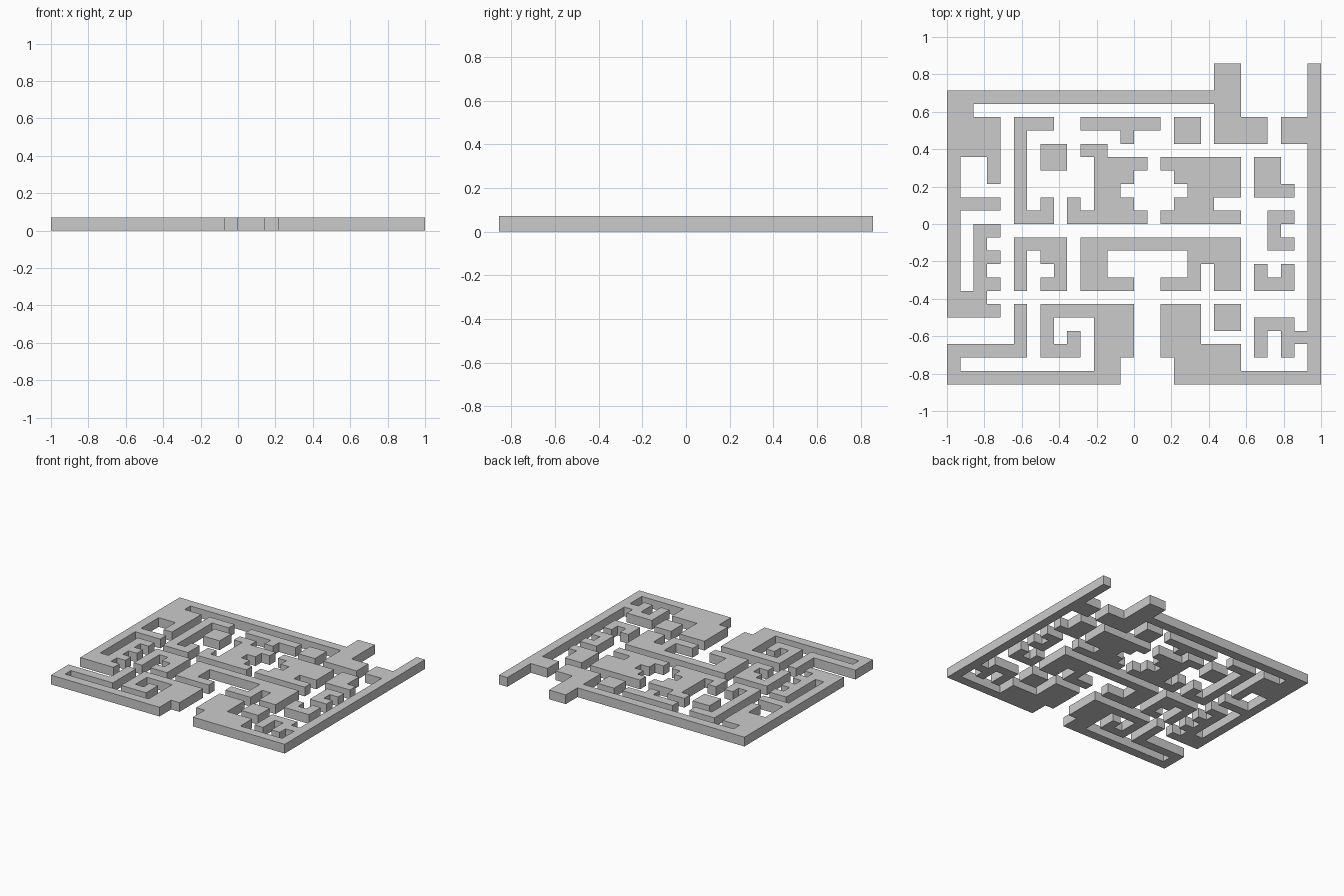
import bpy, bmesh

if "Cube" in bpy.data.objects:
    bpy.data.objects.remove(bpy.data.objects["Cube"])

CELL = 2 / 28          # square grid module, also the wall height


def wall(name, *bars):
    """Join straight bars (left, back, right, front, in whole cells) into one raised wall."""
    cells = {(c, r) for x0, y0, x1, y1 in bars
             for c in range(x0, x1 + 1) for r in range(y0, y1 + 1)}
    bm = bmesh.new()
    verts = {}

    def corner(c, r):
        if (c, r) not in verts:
            verts[c, r] = bm.verts.new(((c - 14) * CELL, (12 - r) * CELL, 0))
        return verts[c, r]

    for c, r in sorted(cells):
        bm.faces.new([corner(c, r + 1), corner(c + 1, r + 1), corner(c + 1, r), corner(c, r)])
    ext = bmesh.ops.extrude_face_region(bm, geom=bm.faces[:], use_keep_orig=True)
    top = [g for g in ext["geom"] if isinstance(g, bmesh.types.BMVert)]
    bmesh.ops.translate(bm, verts=top, vec=(0, 0, CELL))
    bmesh.ops.recalc_face_normals(bm, faces=bm.faces[:])
    bmesh.ops.dissolve_limit(bm, angle_limit=0.01, verts=bm.verts[:], edges=bm.edges[:])
    mesh = bpy.data.meshes.new(name)
    bm.to_mesh(mesh)
    bm.free()
    bpy.context.collection.objects.link(bpy.data.objects.new(name, mesh))


# Outer walls: back and left side with gate post and comb teeth
comb_teeth = [(3, r, 3, r) for r in range(12, 19, 2)]
wall("back_left_outer_wall",
     (0, 2, 21, 2), (20, 0, 21, 5), (22, 4, 23, 5),
     (0, 3, 1, 3), (0, 4, 3, 6), (3, 7, 3, 8), (0, 7, 0, 18),
     (1, 10, 3, 10), (1, 17, 2, 18), (2, 12, 2, 16), *comb_teeth)

# Right side and front right corner, with a small hooked branch
wall("right_outer_wall",
     (27, 0, 27, 23), (25, 4, 26, 5), (17, 22, 21, 22), (17, 23, 26, 23),
     (16, 18, 18, 21), (19, 21, 21, 21),
     (25, 20, 26, 20), (25, 19, 25, 21), (23, 19, 24, 19), (23, 20, 23, 21))

# Front left corner, ending in a spiral
wall("front_left_outer_wall",
     (0, 23, 12, 23), (0, 21, 0, 22), (1, 21, 5, 21), (5, 18, 5, 20),
     (11, 18, 13, 21), (11, 22, 12, 22),
     (7, 18, 10, 18), (7, 19, 7, 21), (8, 21, 9, 21), (9, 20, 9, 20))

# Walls of the back half
wall("back_hook_wall", (5, 4, 7, 4), (5, 5, 5, 11), (6, 11, 7, 11), (7, 10, 7, 10))
wall("back_tee_wall", (10, 4, 15, 4), (13, 5, 13, 5))
wall("court_left_wall",
     (10, 6, 11, 6), (11, 7, 12, 11), (13, 7, 13, 8), (14, 7, 14, 7),
     (13, 10, 13, 11), (9, 11, 14, 11), (9, 10, 9, 10))
wall("court_right_wall",
     (16, 7, 21, 7), (17, 8, 21, 8), (18, 9, 21, 9), (17, 10, 19, 10), (16, 11, 21, 11))
wall("right_step_wall", (23, 7, 24, 9), (25, 9, 25, 9))
wall("right_bracket_wall", (24, 11, 24, 13), (25, 11, 25, 11), (25, 13, 25, 13))

# Walls of the front half
wall("left_arch_wall",
     (5, 13, 8, 13), (5, 14, 5, 16), (7, 14, 8, 14), (8, 15, 8, 16), (7, 16, 7, 16))
wall("central_wall",
     (10, 13, 21, 13), (10, 14, 11, 16), (12, 16, 13, 16),
     (18, 14, 21, 14), (18, 15, 18, 16), (16, 16, 17, 16), (20, 15, 21, 16))
wall("right_cup_wall", (23, 15, 23, 16), (24, 16, 24, 16), (25, 15, 25, 16))

# Free-standing square blocks, two cells wide
for label, c, r in (("left", 7, 6), ("back", 17, 4), ("front", 20, 18)):
    wall(label + "_block", (c, r, c + 1, r + 1))
